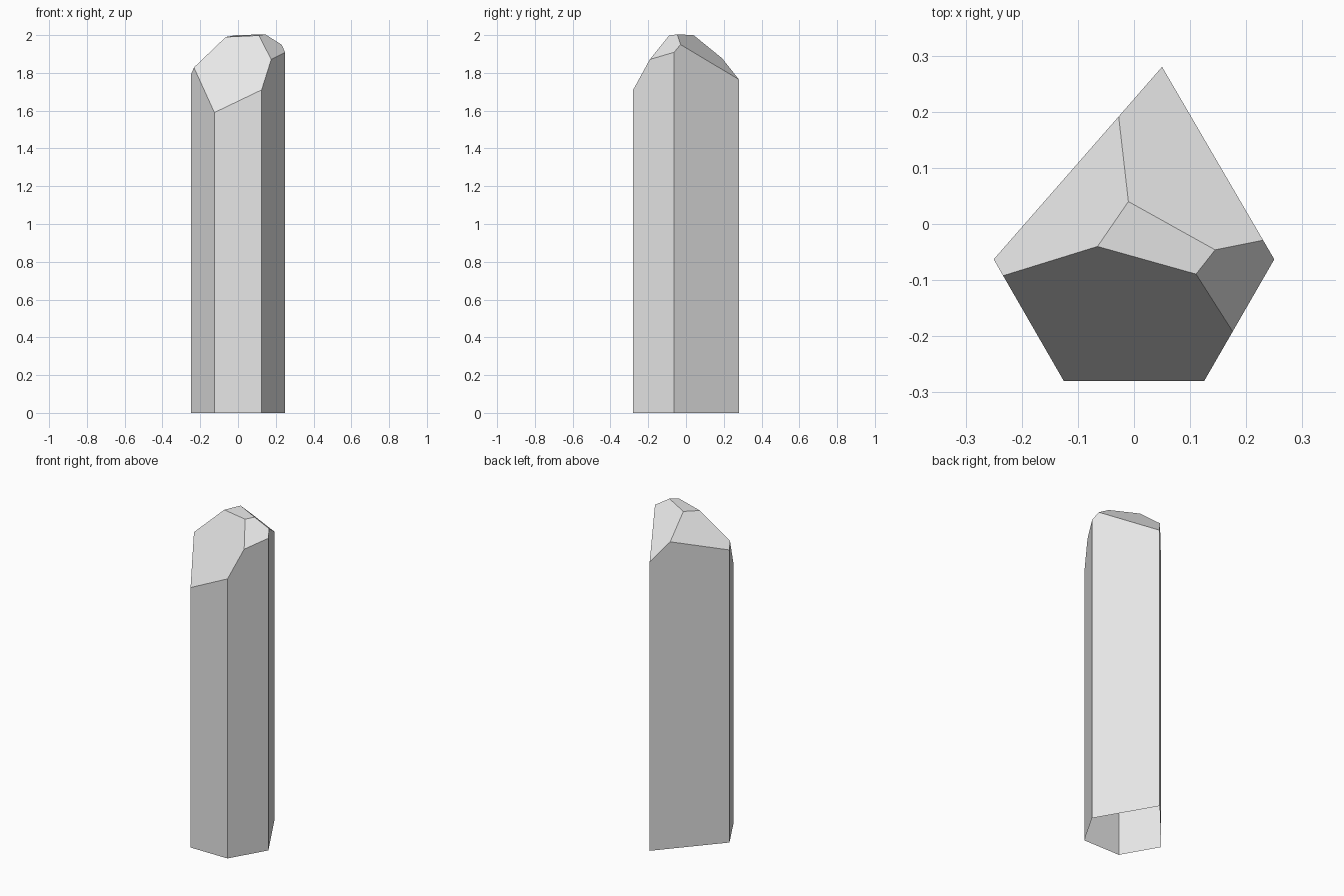
import bpy
import bmesh
from mathutils import Vector

cube = bpy.data.objects.get("Cube")
if cube:
    bpy.data.objects.remove(cube, do_unlink=True)


def flat_material(name, color):
    mat = bpy.data.materials.new(name)
    mat.use_nodes = True
    mat.diffuse_color = color
    mat.node_tree.nodes["Principled BSDF"].inputs["Base Color"].default_value = color
    return mat


def slice_off(bm, a, b, c):
    """Cut away everything above the plane through three points and cap it."""
    a, b, c = Vector(a), Vector(b), Vector(c)
    normal = (b - a).cross(c - a).normalized()
    if normal.z < 0:
        normal.negate()
    cut = bmesh.ops.bisect_plane(bm, geom=bm.verts[:] + bm.edges[:] + bm.faces[:],
                                 plane_co=a, plane_no=normal, clear_outer=True)
    edges = [e for e in cut["geom_cut"] if isinstance(e, bmesh.types.BMEdge)]
    bmesh.ops.contextual_create(bm, geom=edges)


# Five-sided shaft
outline = [(-0.125, -0.28), (0.125, -0.28), (0.25, -0.063), (0.05, 0.28), (-0.25, -0.063)]
bm = bmesh.new()
base = bm.faces.new([bm.verts.new((x, y, 0)) for x, y in outline])
top = bmesh.ops.extrude_face_region(bm, geom=[base], use_keep_orig=True)
bmesh.ops.translate(bm, vec=(0, 0, 2.5),
                    verts=[v for v in top["geom"] if isinstance(v, bmesh.types.BMVert)])

# Faceted tip: cap, front, right, back and left cuts
cap_a, cap_b, cap_c = (-0.065, -0.04, 1.99), (0.11, -0.09, 1.998), (-0.01, 0.04, 2.0)
right_rim = (0.23, -0.029, 1.95)
slice_off(bm, cap_a, cap_b, cap_c)
slice_off(bm, (-0.125, -0.28, 1.59), (0.125, -0.28, 1.71), cap_a)
slice_off(bm, cap_b, (0.175, -0.19, 1.873), right_rim)
slice_off(bm, cap_c, right_rim, (0.05, 0.28, 1.765))
slice_off(bm, (-0.232, -0.092, 1.83), cap_a, cap_c)

# Open underside
bmesh.ops.recalc_face_normals(bm, faces=bm.faces[:])
bmesh.ops.delete(bm, geom=[f for f in bm.faces if f.normal.z < -0.9], context="FACES_ONLY")

mesh = bpy.data.meshes.new("crystal_shard")
bm.to_mesh(mesh)
bm.free()
mesh.materials.append(flat_material("pale grey", (0.8, 0.8, 0.8, 1)))
shard = bpy.data.objects.new("crystal_shard", mesh)
bpy.context.collection.objects.link(shard)
